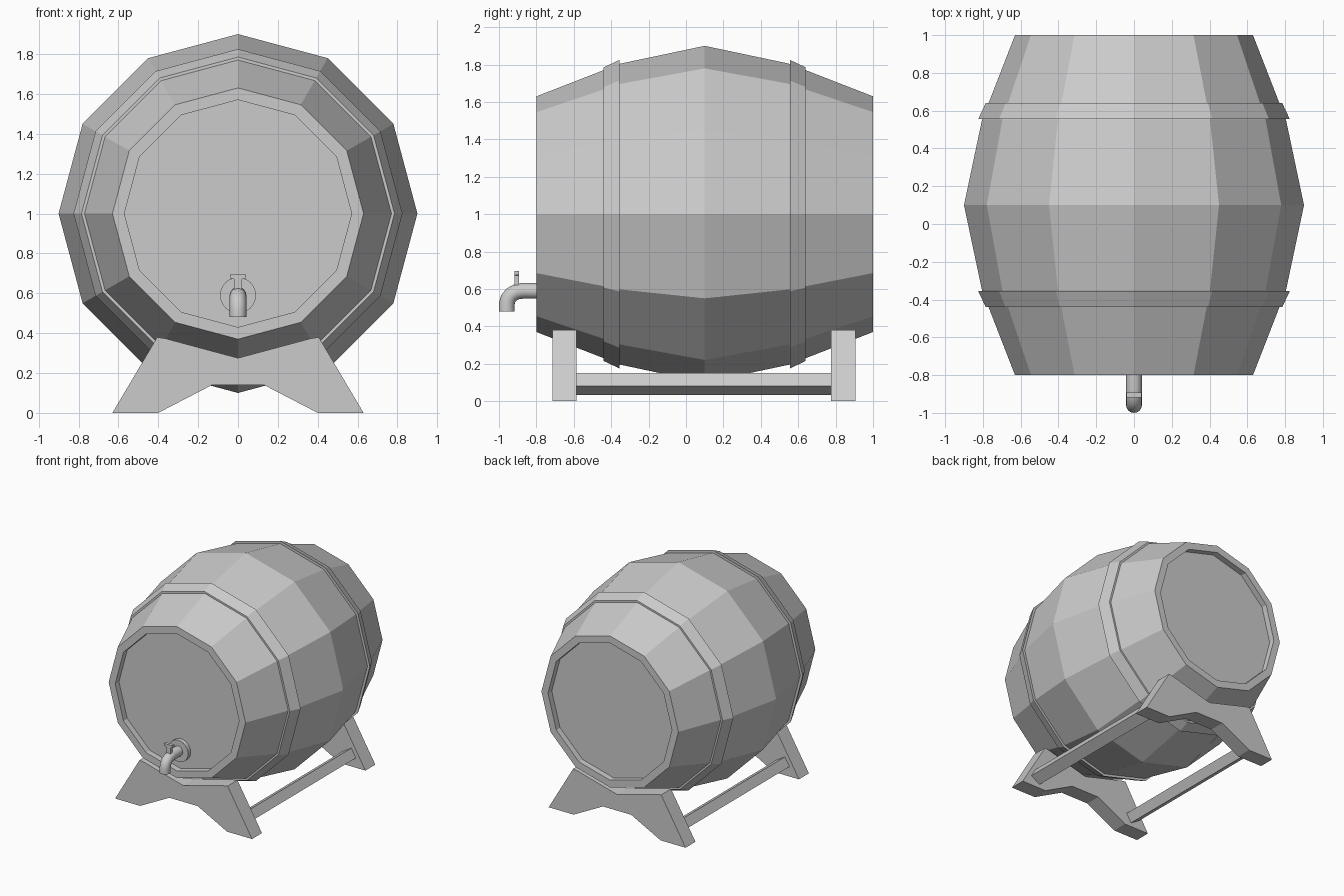
import bpy, bmesh, math
from mathutils import Vector

if "Cube" in bpy.data.objects:
    bpy.data.objects.remove(bpy.data.objects["Cube"])

MID_Y, MID_Z = 0.1, 1.0


def make_object(name, bm, smooth=False):
    bmesh.ops.recalc_face_normals(bm, faces=bm.faces)
    mesh = bpy.data.meshes.new(name)
    bm.to_mesh(mesh)
    bm.free()
    obj = bpy.data.objects.new(name, mesh)
    bpy.context.collection.objects.link(obj)
    if smooth:
        bpy.ops.object.select_all(action='DESELECT')
        obj.select_set(True)
        bpy.context.view_layer.objects.active = obj
        bpy.ops.object.shade_smooth_by_angle(angle=math.radians(40))
    return obj


def lathe(name, profile, z, sides, closed=False, smooth=False):
    """Revolve (radius, y) points about a line along y at height z."""
    bm = bmesh.new()
    rings = []
    for r, y in profile:
        angles = [2 * math.pi * i / sides for i in range(sides)]
        rings.append([bm.verts.new((r * math.cos(a), y, z + r * math.sin(a))) for a in angles])
    pairs = list(zip(rings, rings[1:]))
    if closed:
        pairs.append((rings[-1], rings[0]))
    else:
        bm.faces.new(rings[0])
        bm.faces.new(rings[-1])
    for a, b in pairs:
        for i in range(sides):
            j = (i + 1) % sides
            bm.faces.new((a[i], a[j], b[j], b[i]))
    return make_object(name, bm, smooth)


def extrude_y(name, outline, y0, y1):
    """Extrude an (x, z) outline from y0 to y1."""
    bm = bmesh.new()
    face = bm.faces.new([bm.verts.new((x, y0, z)) for x, z in outline])
    new = bmesh.ops.extrude_face_region(bm, geom=[face])['geom']
    verts = [v for v in new if isinstance(v, bmesh.types.BMVert)]
    bmesh.ops.translate(bm, verts=verts, vec=(0, y1 - y0, 0))
    return make_object(name, bm)


# Barrel body with recessed heads, mirrored about its middle
half = [(0.57, -0.85), (0.57, -0.9), (0.63, -0.9), (0.805, -0.45)]
profile = half + [(0.9, 0)] + [(r, -y) for r, y in reversed(half)]
lathe("barrel_body", [(r, y + MID_Y) for r, y in profile], MID_Z, 12)

# Hoops
for name, s in (("front_hoop", 1), ("back_hoop", -1)):
    section = [(0.785, -0.54), (0.825, -0.455), (0.77, -0.455), (0.73, -0.54)]
    lathe(name, [(r, MID_Y + s * y) for r, y in section], MID_Z, 12, closed=True)

# Cradle supports
right = [(0.13, 0.14), (0.4, 0), (0.63, 0), (0.405, 0.38), (0.36, 0.372)]
outline = right + [(0, 0.275)] + [(-x, z) for x, z in reversed(right)]
extrude_y("front_support", outline, -0.715, -0.585)
extrude_y("back_support", outline, 0.775, 0.905)

# Side rails, tilted to follow the slope of the legs
up = Vector((-0.518, 0.856)) * 0.041
out = Vector((0.856, 0.518)) * 0.048
centre = Vector((0.48, 0.092))
rail = [centre + up + out, centre + up - out, centre - up - out, centre - up + out]
for name, s in (("right_rail", 1), ("left_rail", -1)):
    extrude_y(name, [(s * p.x, p.y) for p in rail], -0.59, 0.78)

# Tap flange
lathe("tap_flange", [(0.09, -0.74), (0.09, -0.785)], 0.59, 24, smooth=True)

# Tap spout: round tube bent downwards
path = [Vector((0, y, z)) for y, z in ((-0.745, 0.59), (-0.875, 0.59))]
for k in range(1, 5):
    a = math.radians(90 * k / 4)
    path.append(Vector((0, -0.875 - 0.083 * math.sin(a), 0.59 - 0.07 * (1 - math.cos(a)))))
path.append(Vector((0, -0.958, 0.48)))
bm = bmesh.new()
rings = []
for i, p in enumerate(path):
    t = (path[min(i + 1, len(path) - 1)] - path[max(i - 1, 0)]).normalized()
    side = Vector((1, 0, 0))
    n = t.cross(side)
    rings.append([bm.verts.new(p + 0.042 * (math.cos(b) * side + math.sin(b) * n))
                  for b in (2 * math.pi * j / 16 for j in range(16))])
for a, b in zip(rings, rings[1:]):
    for i in range(16):
        j = (i + 1) % 16
        bm.faces.new((a[i], a[j], b[j], b[i]))
bm.faces.new(rings[0])
bm.faces.new(rings[-1])
make_object("tap_spout", bm, smooth=True)

# Tap handle
tee = [(0.02, 0.6), (0.02, 0.672), (0.04, 0.676), (0.04, 0.695)]
extrude_y("tap_handle", tee + [(-x, z) for x, z in reversed(tee)], -0.918, -0.892)
